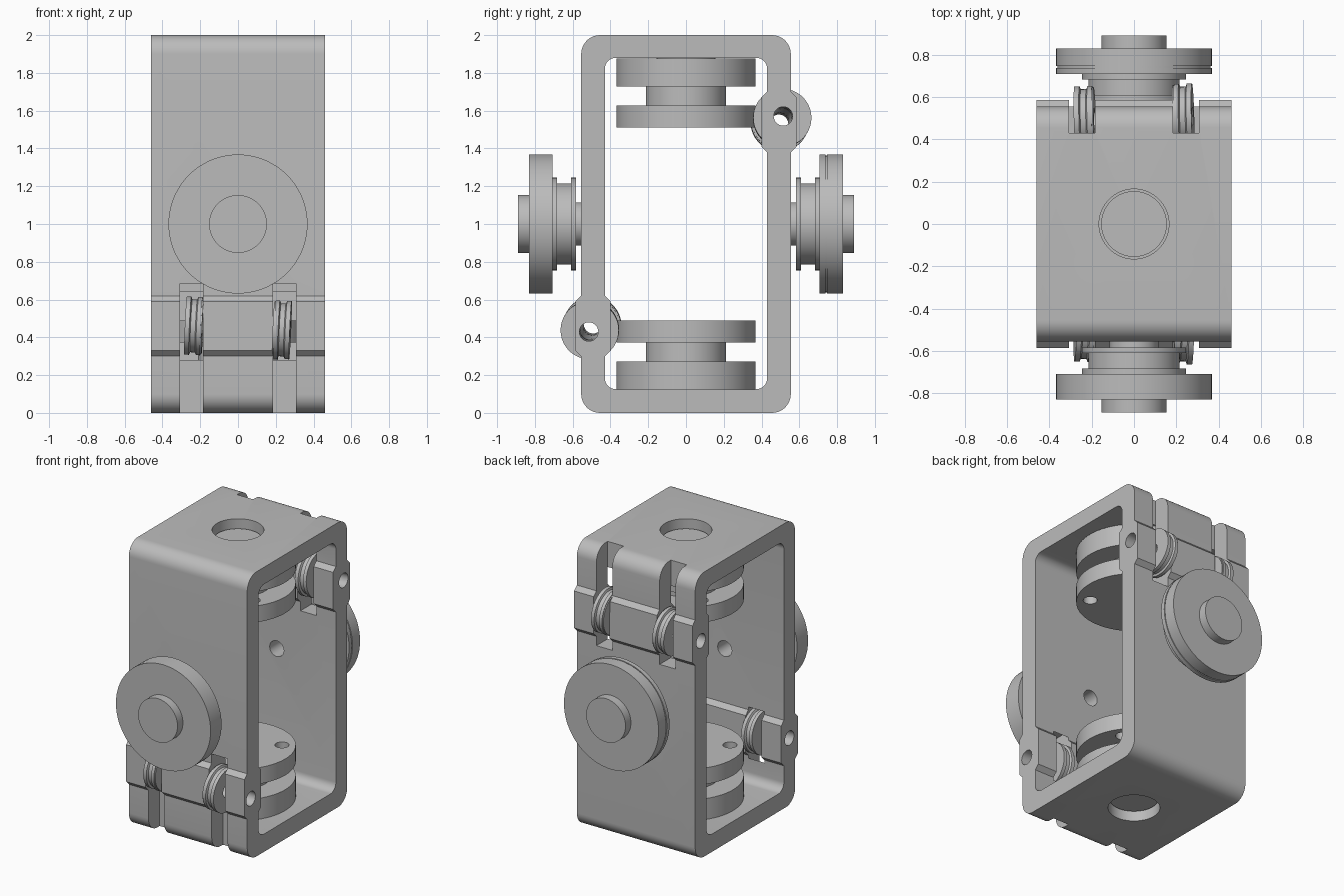
import bpy, bmesh, math
from mathutils import Vector, Matrix

cube = bpy.data.objects.get("Cube")
if cube:
    bpy.data.objects.remove(cube, do_unlink=True)

grey = bpy.data.materials.new("machined_grey")
grey.use_nodes = True
GREY = (0.5, 0.5, 0.5, 1)
grey.diffuse_color = GREY
grey.node_tree.nodes["Principled BSDF"].inputs["Base Color"].default_value = GREY

parts = []
FLIP = Matrix.Translation((0, 0, 1)) @ Matrix.Rotation(math.pi, 4, 'X') @ Matrix.Translation((0, 0, -1))


def make(name, bm, matrix=Matrix(), keep=True):
    bmesh.ops.transform(bm, matrix=matrix, verts=bm.verts)
    bmesh.ops.recalc_face_normals(bm, faces=bm.faces)
    mesh = bpy.data.meshes.new(name)
    bm.to_mesh(mesh)
    bm.free()
    mesh.materials.append(grey)
    obj = bpy.data.objects.new(name, mesh)
    bpy.context.collection.objects.link(obj)
    obj.hide_render = not keep
    if keep:
        parts.append(obj)
    return obj


def box(name, lo, hi, bevel=0.0, segments=1, **kw):
    """Block between two corners; bevel rounds the edges running along x."""
    bm = bmesh.new()
    bmesh.ops.create_cube(bm, size=1)
    lo, hi = Vector(lo), Vector(hi)
    for v in bm.verts:
        v.co = Vector([(lo[i] + hi[i]) / 2 + v.co[i] * (hi[i] - lo[i]) for i in range(3)])
    if bevel:
        edges = [e for e in bm.edges if abs(e.verts[0].co.x - e.verts[1].co.x) > 0.01]
        bmesh.ops.bevel(bm, geom=edges, offset=bevel, segments=segments, profile=0.5, affect='EDGES')
    return make(name, bm, **kw)


def lathe(name, profile, sides=72, **kw):
    """Solid of revolution about z from (radius, height) steps."""
    bm = bmesh.new()
    rings = []
    for r, z in profile:
        rings.append([bm.verts.new((r * math.cos(2 * math.pi * i / sides),
                                    r * math.sin(2 * math.pi * i / sides), z)) for i in range(sides)])
    for a, b in zip(rings, rings[1:]):
        for i in range(sides):
            j = (i + 1) % sides
            bm.faces.new((a[i], a[j], b[j], b[i]))
    bm.faces.new(rings[0])
    bm.faces.new(rings[-1])
    return make(name, bm, **kw)


def stack(*discs):
    """Profile of discs given as (radius, start, end)."""
    return [(r, z) for r, a, b in discs for z in (a, b)]


def combine(obj, tool, operation='DIFFERENCE', drop=True):
    mod = obj.modifiers.new("combine", 'BOOLEAN')
    mod.operation, mod.solver, mod.object = operation, 'EXACT', tool
    bpy.context.view_layer.objects.active = obj
    bpy.ops.object.modifier_apply(modifier=mod.name)
    if drop:
        bpy.data.objects.remove(tool, do_unlink=True)


# Rounded rectangular frame, open along x
frame = box("frame", (-0.46, -0.555, 0), (0.46, 0.555, 2), 0.1, 10)
combine(frame, box("opening", (-0.6, -0.43, 0.125), (0.6, 0.43, 1.88), 0.06, 8, keep=False))

# Slightly tilted axle line of the guide pulleys
axle = Matrix.Translation((0, 0.503, 1.55)) @ Vector((1, 0.025, 0.045)).to_track_quat('Z', 'Y').to_matrix().to_4x4()

# Axle bosses, slots, axle bores: upper back, and turned over to lower front
for place in (Matrix(), FLIP):
    combine(frame, box("boss", (-0.46, 0.40, 1.38), (0.46, 0.585, 1.70), 0.03, keep=False, matrix=place), 'UNION')
    for a, b in ((-0.308, -0.184), (0.184, 0.308)):
        combine(frame, box("slot", (a, 0.43, 1.315), (b, 0.7, 2.1), keep=False, matrix=place))
        combine(frame, box("boss_gap", (a, 0.38, 1.36), (b, 0.65, 1.72), keep=False, matrix=place))
    combine(frame, lathe("axle_bore", stack((0.05, -0.7, 0.7)), 32, keep=False, matrix=place @ axle))

# Openings for the spool hubs and the side wheel shafts
combine(frame, lathe("hub_bore", stack((0.165, -0.1, 0.2)), keep=False))
combine(frame, lathe("hub_bore", stack((0.165, 1.8, 2.1)), keep=False))
along_y = Matrix.Translation((0, 0, 1)) @ Matrix.Rotation(-math.pi / 2, 4, 'X')
combine(frame, lathe("shaft_bore", stack((0.055, -0.7, 0.7)), 32, keep=False, matrix=along_y))

for end, place in (("upper", FLIP), ("lower", Matrix())):
    # Inner spool with two small holes in its inner flange
    spool = lathe(end + "_spool", stack((0.155, 0.065, 0.125), (0.368, 0.125, 0.272), (0.213, 0.272, 0.373),
                                        (0.368, 0.373, 0.488)), matrix=place)
    for s in (-1, 1):
        at = place @ Matrix.Translation((0.23 * s, 0.16 * s, 0))
        combine(spool, lathe("spool_hole", stack((0.045, 0.34, 0.6)), 32, keep=False, matrix=at))

for end, place in (("back", Matrix()), ("front", FLIP)):
    # Stepped side wheel on a short shaft
    rim = [(0.368, 0.708, 0.83)]
    if end == "back":
        rim = [(0.368, 0.708, 0.738), (0.362, 0.738, 0.746), (0.368, 0.746, 0.83)]
    wheel = lathe(end + "_wheel", stack((0.115, 0.55, 0.583), (0.245, 0.583, 0.61), (0.215, 0.61, 0.682),
                                        (0.245, 0.682, 0.708), *rim, (0.153, 0.83, 0.89)),
                  matrix=place @ along_y)
    combine(wheel, lathe("shaft_bore", stack((0.055, 0.4, 0.66)), 32, keep=False, matrix=place @ along_y))

    # Pair of grooved guide pulleys
    for side, s in (("left", 1), ("right", -1)):
        pulley = lathe(end + "_" + side + "_pulley",
                       stack((0.148, 0.187, 0.194), (0.154, 0.194, 0.216), (0.14, 0.222, 0.248),
                             (0.154, 0.254, 0.278)),
                       matrix=place @ axle @ Matrix.Scale(s, 4, (0, 0, 1)))
        combine(pulley, lathe("pulley_bore", stack((0.05, -0.7, 0.7)), 32, keep=False, matrix=place @ axle))

# Smooth round faces, crisp edges
bpy.ops.object.select_all(action='DESELECT')
for obj in parts:
    obj.select_set(True)
bpy.context.view_layer.objects.active = frame
bpy.ops.object.shade_smooth_by_angle(angle=math.radians(30))
